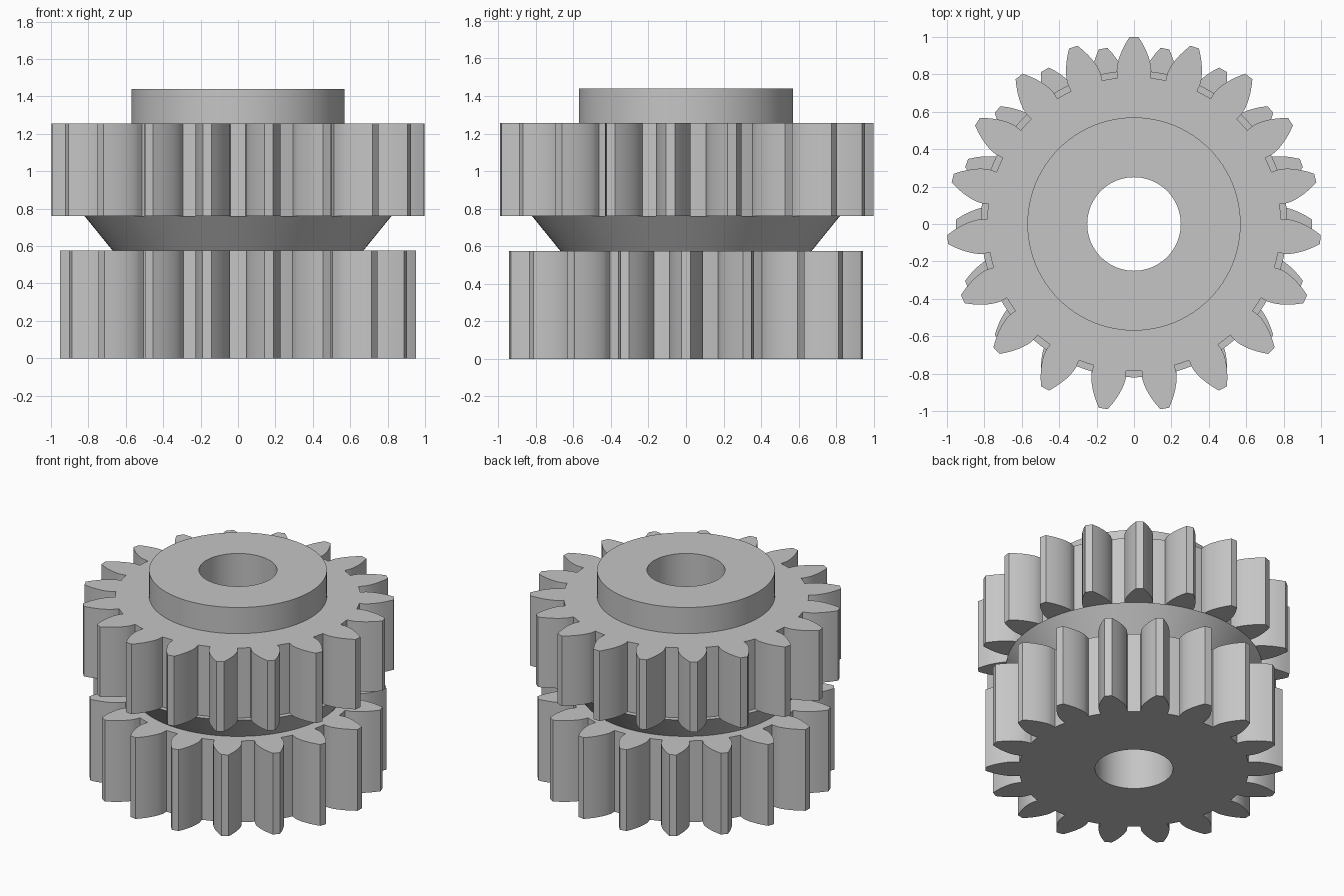
import bpy, bmesh, math

cube = bpy.data.objects.get("Cube")
if cube:
    bpy.data.objects.remove(cube, do_unlink=True)

MODULE = 2 / 21          # tooth size shared by both gears
PRESSURE = math.radians(25)
BORE = 0.25
SEGMENTS = 96

steel = bpy.data.materials.new("plain_grey")
steel.use_nodes = True
GREY = (0.56, 0.56, 0.56, 1)
steel.diffuse_color = GREY
steel.node_tree.nodes["Principled BSDF"].inputs["Base Color"].default_value = GREY


def finish(name, bm):
    """Turn a bmesh into a shaded object."""
    bmesh.ops.recalc_face_normals(bm, faces=bm.faces[:])
    mesh = bpy.data.meshes.new(name)
    bm.to_mesh(mesh)
    bm.free()
    mesh.materials.append(steel)
    obj = bpy.data.objects.new(name, mesh)
    bpy.context.collection.objects.link(obj)
    bpy.ops.object.select_all(action='DESELECT')
    obj.select_set(True)
    bpy.context.view_layer.objects.active = obj
    bpy.ops.object.shade_smooth_by_angle(angle=math.radians(30))
    return obj


def polar(radius, angle):
    return radius * math.cos(angle), radius * math.sin(angle)


def involute(phi):
    return math.tan(phi) - phi


def gear_outline(teeth, start):
    """Involute spur gear outline, with a tooth centred on the start angle."""
    pitch = MODULE * teeth / 2
    tip, root = pitch + MODULE, pitch - 1.25 * MODULE
    base = pitch * math.cos(PRESSURE)
    half_pitch = math.pi / teeth
    half_base = half_pitch / 2 + involute(PRESSURE)
    flank = [(root, half_base)]
    steps = 8
    for i in range(steps + 1):
        r = base + (tip - base) * (i / steps) ** 1.5
        flank.append((r, half_base - involute(math.acos(min(1, base / r)))))
    points = []
    for t in range(teeth):
        mid = start + 2 * half_pitch * t
        points += [polar(r, mid - a) for r, a in flank]
        points += [polar(r, mid + a) for r, a in reversed(flank)]
        points.append(polar(root, mid + half_pitch))
    return points


def gear(name, teeth, start, z0, z1):
    """Gear plate with a round bore, extruded between two heights."""
    bm = bmesh.new()
    bore = [polar(BORE, math.tau * i / SEGMENTS) for i in range(SEGMENTS)]
    for loop in (gear_outline(teeth, start), bore):
        verts = [bm.verts.new((x, y, z0)) for x, y in loop]
        for a, b in zip(verts, verts[1:] + verts[:1]):
            bm.edges.new((a, b))
    bmesh.ops.triangle_fill(bm, use_beauty=True, edges=bm.edges[:], normal=(0, 0, 1))
    top = bmesh.ops.extrude_face_region(bm, geom=bm.faces[:])["geom"]
    moved = [v for v in top if isinstance(v, bmesh.types.BMVert)]
    bmesh.ops.translate(bm, verts=moved, vec=(0, 0, z1 - z0))
    return finish(name, bm)


def ring(name, r0, r1, z0, z1):
    """Turned ring with a round bore and a straight or tapered wall."""
    bm = bmesh.new()
    profile = [(BORE, z0), (r0, z0), (r1, z1), (BORE, z1)]
    rows = []
    for i in range(SEGMENTS):
        a = math.tau * i / SEGMENTS
        rows.append([bm.verts.new((*polar(r, a), z)) for r, z in profile])
    for row, after in zip(rows, rows[1:] + rows[:1]):
        for j in range(4):
            k = (j + 1) % 4
            bm.faces.new((row[j], after[j], after[k], row[k]))
    return finish(name, bm)


# Lower gear, flared collar, upper gear and top hub
gear("lower_gear", 18, 0, 0, 0.575)
ring("flared_collar", 0.67, 0.82, 0.575, 0.76)
gear("upper_gear", 19, math.pi / 2, 0.76, 1.255)
ring("top_hub", 0.57, 0.57, 1.255, 1.44)
